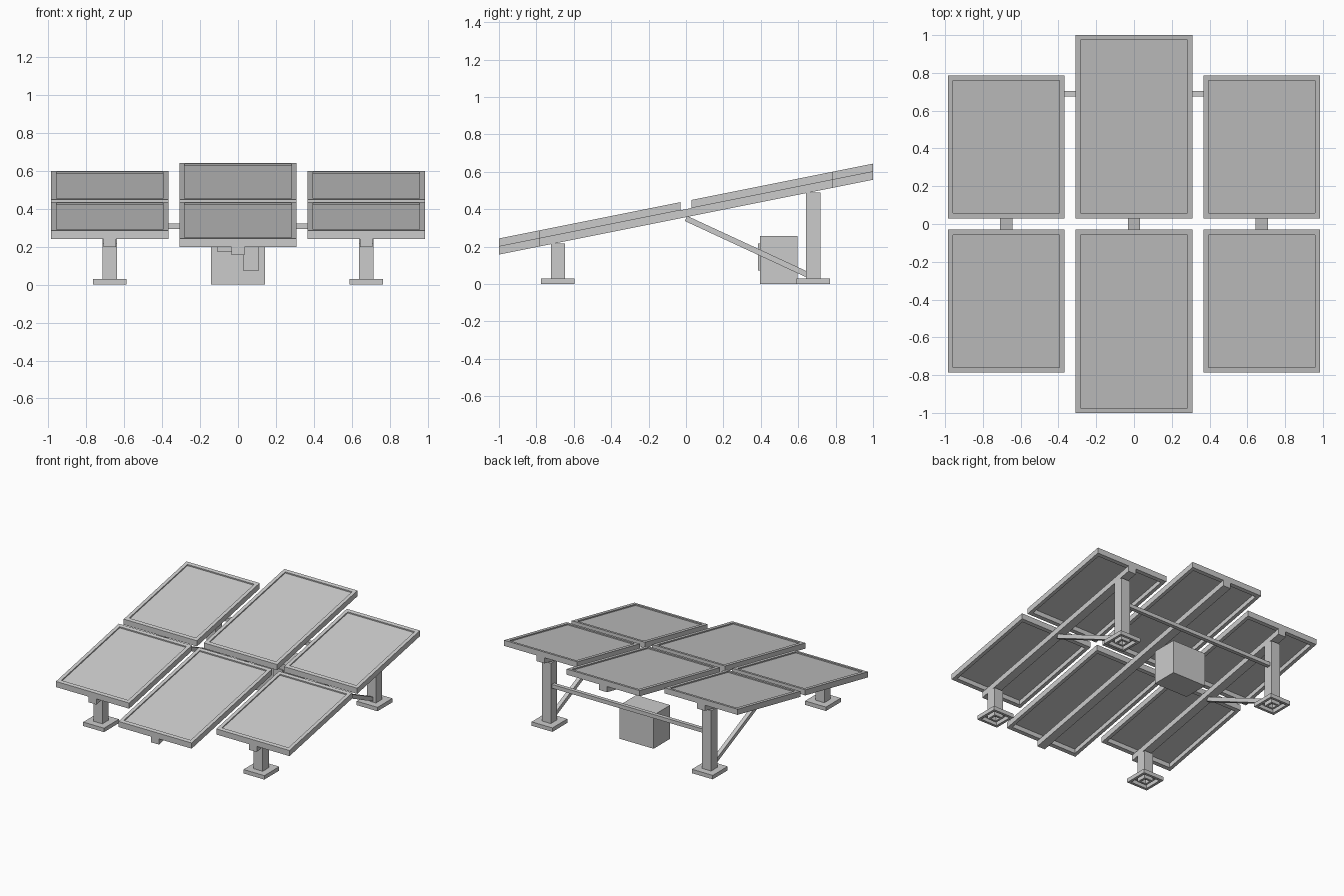
import bpy, bmesh, math
from mathutils import Matrix, Vector

if "Cube" in bpy.data.objects:
    bpy.data.objects.remove(bpy.data.objects["Cube"])

grey = bpy.data.materials.new("plain_grey")
grey.diffuse_color = (0.6, 0.6, 0.6, 1)
grey.use_nodes = True
grey.node_tree.nodes["Principled BSDF"].inputs["Base Color"].default_value = grey.diffuse_color

SLOPE, MID = 0.2, 0.4          # array plane: z = MID + SLOPE * y
COLS = (-0.677, 0.0, 0.677)    # column centres
HALF = 0.309                   # half panel width


def finish(name, bm, tilt=False):
    if tilt:                   # shear on to the array plane, ends stay vertical
        for v in bm.verts:
            v.co.z += MID + SLOPE * v.co.y
    me = bpy.data.meshes.new(name)
    bm.to_mesh(me)
    bm.free()
    me.materials.append(grey)
    ob = bpy.data.objects.new(name, me)
    bpy.context.collection.objects.link(ob)
    return ob


def box(name, lo, hi, tilt=False):
    lo, hi = Vector(lo), Vector(hi)
    bm = bmesh.new()
    m = Matrix.Translation((lo + hi) / 2) @ Matrix.Diagonal((*(hi - lo), 1))
    bmesh.ops.create_cube(bm, size=1, matrix=m)
    return finish(name, bm, tilt)


def tray(name, x0, x1, y0, y1, z0, z1, wall, sheet=None, tilt=False):
    """Hollow rectangular frame, with an optional thin sheet across it."""
    bm = bmesh.new()

    def loop(d, z):
        return [bm.verts.new(p) for p in ((x0 + d, y0 + d, z), (x1 - d, y0 + d, z),
                                          (x1 - d, y1 - d, z), (x0 + d, y1 - d, z))]
    loops = [loop(0, z0), loop(0, z1), loop(wall, z1), loop(wall, z0)]
    for k in range(4):
        a, b = loops[k], loops[(k + 1) % 4]
        for i in range(4):
            j = (i + 1) % 4
            bm.faces.new((a[i], a[j], b[j], b[i]))
    if sheet is not None:
        bm.faces.new(loop(wall, sheet))
    return finish(name, bm, tilt)


# panels and the rails beneath them
for c, label in zip(COLS, ("left", "centre", "right")):
    end = 1.0 if c == 0 else 0.787
    tray(f"{label}_front_panel", c - HALF, c + HALF, -end, -0.03, 0, 0.043,
         0.027, 0.034, tilt=True)
    tray(f"{label}_rear_panel", c - HALF, c + HALF, 0.03, end, 0, 0.043,
         0.027, 0.034, tilt=True)
    box(f"{label}_rail", (c - 0.033, -end, -0.043), (c + 0.033, end, 0), tilt=True)

# posts, foot pads and diagonal braces
for c, label in ((COLS[0], "left"), (COLS[2], "right")):
    for y, top, end in ((-0.685, 0.217, "front"), (0.68, 0.49, "rear")):
        tray(f"{label}_{end}_post", c - 0.038, c + 0.038, y - 0.038, y + 0.038,
             0, top, 0.016, top)
        tray(f"{label}_{end}_foot_pad", c - 0.088, c + 0.088, y - 0.09, y + 0.09,
             0, 0.03, 0.02, 0.03)
    a, b = Vector((c, 0.0, 0.35)), Vector((c, 0.655, 0.047))
    d = b - a
    brace = box(f"{label}_brace", (-0.015, -d.length / 2, -0.015),
                (0.015, d.length / 2, 0.015))
    brace.location = (a + b) / 2
    brace.rotation_euler.x = math.atan2(d.z, d.y)

# cross beam between the rear posts
box("cross_beam", (-0.677, 0.675, 0.295), (0.677, 0.704, 0.324))

# inverter cabinet with its front plates
box("inverter_cabinet", (-0.143, 0.395, 0), (0.143, 0.595, 0.257))
box("cabinet_switch_plate", (0.03, 0.386, 0.072), (0.107, 0.395, 0.215))
box("cabinet_display_plate", (-0.11, 0.386, 0.175), (-0.01, 0.395, 0.215))
